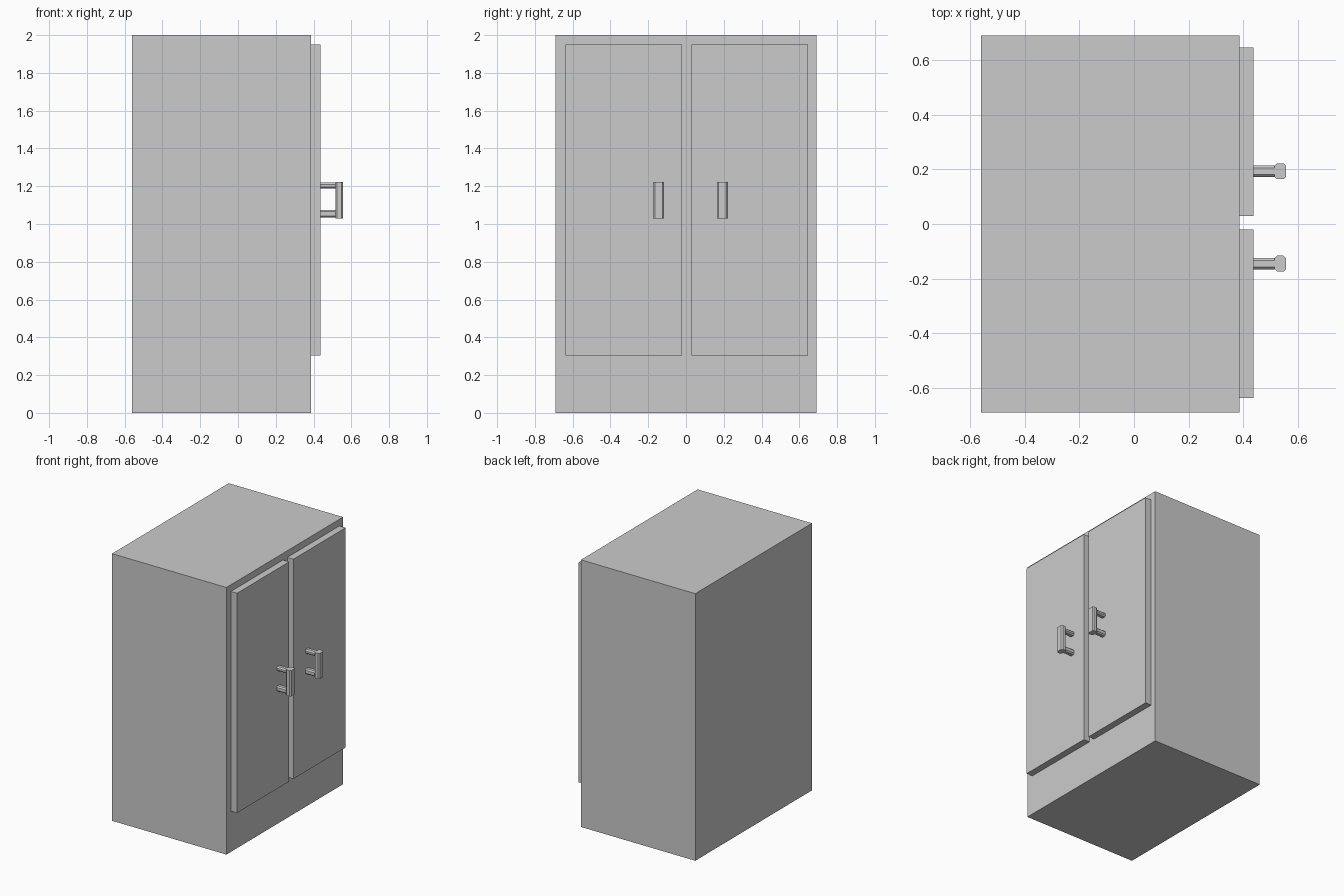
import bpy, bmesh
from mathutils import Vector

if "Cube" in bpy.data.objects:
    bpy.data.objects.remove(bpy.data.objects["Cube"])


def prism(name, lo, hi, axis=2, chamfer=0.0):
    """Box from lo to hi, with the edges running along one axis chamfered."""
    lo, hi = Vector(lo), Vector(hi)
    bm = bmesh.new()
    bmesh.ops.create_cube(bm, size=1)
    for v in bm.verts:
        v.co = Vector([(lo[i] + hi[i]) / 2 + v.co[i] * (hi[i] - lo[i]) for i in range(3)])
    if chamfer:
        along = [e for e in bm.edges
                 if abs((e.verts[0].co - e.verts[1].co).normalized()[axis]) > 0.9]
        bmesh.ops.bevel(bm, geom=along, offset=chamfer, segments=1, affect='EDGES')
    mesh = bpy.data.meshes.new(name)
    bm.to_mesh(mesh)
    bm.free()
    obj = bpy.data.objects.new(name, mesh)
    bpy.context.collection.objects.link(obj)
    return obj


FRONT, DOOR, GRIP, END = 0.387, 0.438, 0.515, 0.557

# cabinet body
prism("cabinet_body", (-0.56, -0.69, 0), (FRONT, 0.69, 2))

# doors, each with a pull handle
for side, y0, y1, hy in (("left", -0.637, -0.02, -0.145), ("right", 0.03, 0.647, 0.193)):
    prism(f"{side}_door", (FRONT, y0, 0.305), (DOOR, y1, 1.95))
    # upright grip
    prism(f"{side}_handle_grip", (GRIP, hy - 0.029, 1.03), (END, hy + 0.029, 1.223), 2, 0.009)
    # posts joining grip to door
    for level, z0, z1 in (("lower", 1.034, 1.074), ("upper", 1.187, 1.219)):
        prism(f"{side}_handle_{level}_post", (DOOR, hy - 0.021, z0),
              (GRIP, hy + 0.021, z1), 0, 0.009)
